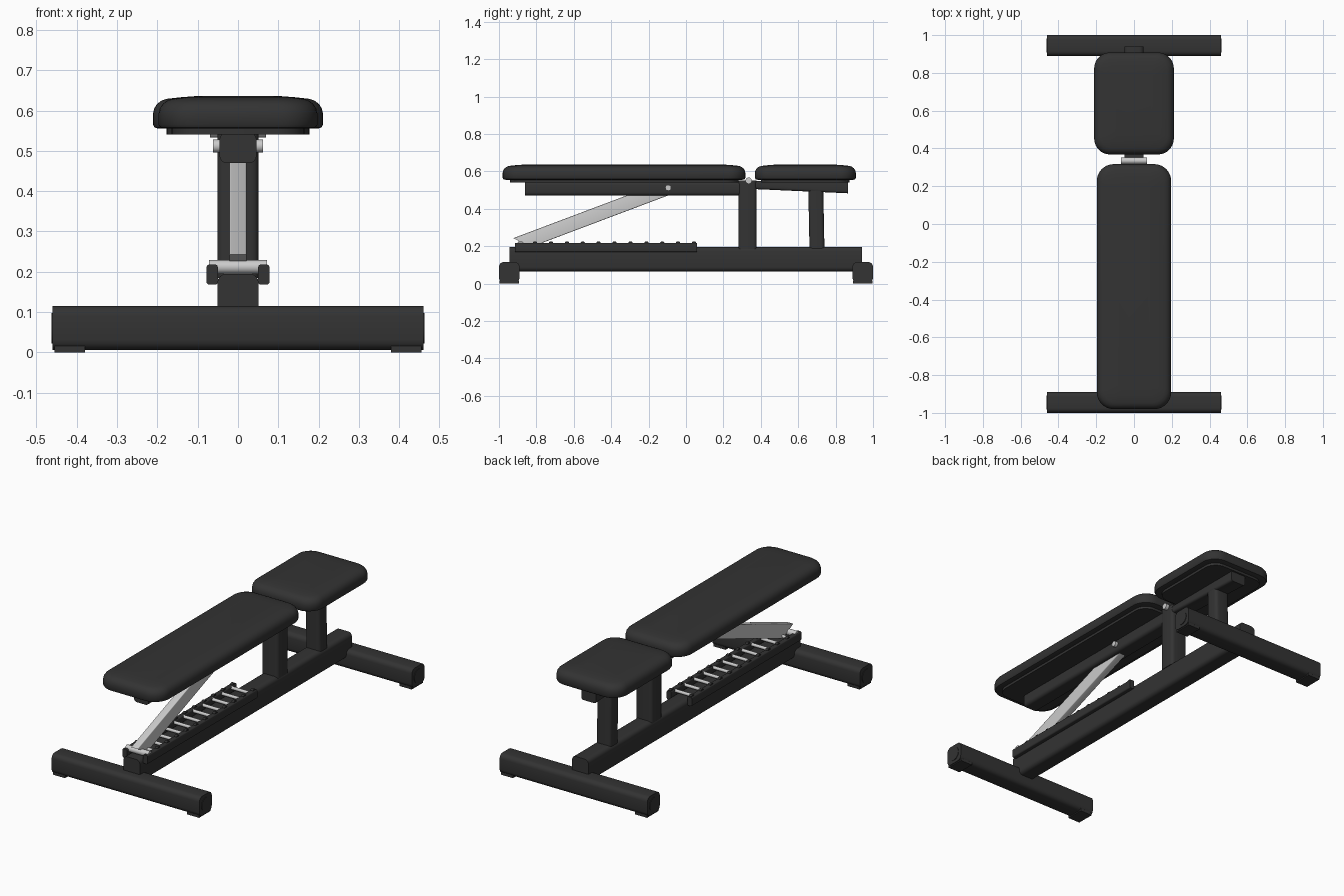
import bpy, bmesh, math
from mathutils import Matrix, Vector

if "Cube" in bpy.data.objects:
    bpy.data.objects.remove(bpy.data.objects["Cube"])


def material(name, rgb):
    m = bpy.data.materials.new(name)
    m.diffuse_color = (*rgb, 1)
    m.use_nodes = True
    m.node_tree.nodes["Principled BSDF"].inputs["Base Color"].default_value = m.diffuse_color
    return m


BLACK = material("matte black", (0.033, 0.033, 0.033))
SILVER = material("silver", (0.6, 0.6, 0.6))


def finish(name, bm, mat):
    bmesh.ops.recalc_face_normals(bm, faces=bm.faces)
    me = bpy.data.meshes.new(name)
    bm.to_mesh(me)
    bm.free()
    me.materials.append(mat)
    ob = bpy.data.objects.new(name, me)
    bpy.context.collection.objects.link(ob)
    return ob


def tube(name, x, y, z, axis, radius=0.018, mat=BLACK, shear=None):
    """Box tube with rounded edges running along one axis."""
    bm = bmesh.new()
    bmesh.ops.create_cube(bm, size=1)
    for v in bm.verts:
        v.co = Vector([(r[0] + r[1]) / 2 + c * (r[1] - r[0]) for c, r in zip(v.co, (x, y, z))])
    if radius:
        long_edges = [e for e in bm.edges
                      if abs((e.verts[0].co - e.verts[1].co)[axis]) > 1e-5]
        bmesh.ops.bevel(bm, geom=long_edges, offset=radius, segments=4,
                        profile=0.5, affect='EDGES')
    if shear:
        for v in bm.verts:
            v.co = shear(v.co)
    return finish(name, bm, mat)


def rod(name, x0, x1, y, z, r, mat=SILVER, sides=20):
    """Cylinder lying along x."""
    bm = bmesh.new()
    bmesh.ops.create_cone(bm, cap_ends=True, segments=sides, radius1=r, radius2=r, depth=x1 - x0)
    bmesh.ops.transform(bm, verts=bm.verts, matrix=Matrix.Translation(((x0 + x1) / 2, y, z))
                        @ Matrix.Rotation(math.pi / 2, 4, 'Y'))
    return finish(name, bm, mat)


def pad(name, hx, y0, y1, radius, rings):
    """Rounded rectangle lofted through (inset, height) rings."""
    bm = bmesh.new()
    cy, hy = (y0 + y1) / 2, (y1 - y0) / 2
    loops = []
    for inset, z in rings:
        r = max(radius - inset * 0.6, 0.02)
        loop = []
        for k, (sx, sy) in enumerate(((1, 1), (-1, 1), (-1, -1), (1, -1))):
            for i in range(9):
                a = math.pi / 2 * (k + i / 8)
                loop.append(bm.verts.new((sx * (hx - inset - r) + r * math.cos(a),
                                          cy + sy * (hy - inset - r) + r * math.sin(a), z)))
        loops.append(loop)
    n = len(loops[0])
    for a, b in zip(loops, loops[1:]):
        for i in range(n):
            bm.faces.new((a[i], a[(i + 1) % n], b[(i + 1) % n], b[i]))
    bm.faces.new(loops[0])
    bm.faces.new(loops[-1])
    return finish(name, bm, BLACK)


# Cushions with their backing boards
CUSHION = [(0.014, 0.555), (0.004, 0.558), (0, 0.565), (0, 0.592), (0.003, 0.605),
           (0.010, 0.616), (0.020, 0.624), (0.034, 0.629), (0.07, 0.633), (0.11, 0.636)]
BOARD = [(0, 0.541), (0, 0.557)]
pad("back_cushion", 0.197, -0.98, 0.317, 0.09, CUSHION)
pad("back_board", 0.165, -0.94, 0.28, 0.07, BOARD)
pad("seat_cushion", 0.211, 0.368, 0.908, 0.085, CUSHION)
pad("seat_board", 0.177, 0.40, 0.875, 0.07, BOARD)

# Cross feet with round end plugs and rubber pads
for label, s in (("front", -1), ("rear", 1)):
    ys = sorted((s * 0.89, s * 1.0))
    tube(label + "_foot", (-0.46, 0.46), ys, (0.006, 0.115), 0, 0.025)
    for side, t in (("left", -1), ("right", 1)):
        rod(f"{label}_{side}_plug", *sorted((t * 0.458, t * 0.463)), s * 0.945, 0.06, 0.038, BLACK, 24)
        tube(f"{label}_{side}_rubber_pad", sorted((t * 0.38, t * 0.455)),
             sorted((s * 0.894, s * 0.996)), (0, 0.016), 0, 0)

# Main frame
tube("main_beam", (-0.051, 0.051), (-0.945, 0.94), (0.065, 0.195), 1, 0.022)
tube("hinge_post", (-0.051, 0.051), (0.28, 0.378), (0.185, 0.552), 2)
tube("seat_post", (-0.045, 0.045), (0.657, 0.737), (0.185, 0.515), 2,
     shear=lambda c: Vector((c.x, c.y - 0.02 * (c.z - 0.35), c.z)))
tube("back_support_beam", (-0.046, 0.046), (-0.86, 0.31), (0.47, 0.545), 1)
# underside slopes down towards the rear
tube("seat_support_beam", (-0.046, 0.046), (0.37, 0.865), (0.505, 0.548), 1, 0.012,
     shear=lambda c: Vector((c.x, c.y, c.z - 0.045 * (c.y - 0.37) * (c.z < 0.53))))

# Adjustment ladder
for side, t in (("left", -1), ("right", 1)):
    tube(side + "_ladder_rail", sorted((t * 0.05, t * 0.078)), (-0.915, 0.06), (0.168, 0.218), 1, 0.007)
for i in range(11):
    y = -0.83 + i * 0.085
    rod(f"ladder_rung_{i + 1}", -0.06, 0.06, y, 0.208, 0.009, SILVER, 12)
    for t in (-1, 1):
        tube(f"ladder_tooth_{i + 1}", sorted((t * 0.055, t * 0.072)),
             (y + 0.012, y + 0.034), (0.21, 0.224), 0, 0.005)

# Support strut with its catch bar
a, b = Vector((0, -0.86, 0.225)), Vector((0, -0.09, 0.515))
length, angle = (b - a).length, math.atan2(b.z - a.z, b.y - a.y)
place = Matrix.Translation((a + b) / 2) @ Matrix.Rotation(angle, 4, 'X')
tube("support_strut", (-0.021, 0.021), (-length / 2, length / 2), (-0.039, 0.039), 1, 0.004, SILVER,
     shear=lambda c: place @ Vector((c.x, c.y - (0.9 * (c.z + 0.02) if c.y < 0 else 0), c.z)))
rod("catch_bar", -0.072, 0.072, -0.885, 0.212, 0.017)

# Hinge pins
rod("strut_pin", -0.062, 0.062, -0.095, 0.512, 0.016)
rod("back_hinge_pin", -0.07, 0.07, 0.335, 0.55, 0.017)

# Smooth the rounded surfaces, keep real edges sharp
for ob in bpy.data.objects:
    ob.select_set(True)
bpy.context.view_layer.objects.active = bpy.data.objects["main_beam"]
bpy.ops.object.shade_smooth_by_angle(angle=math.radians(35))
